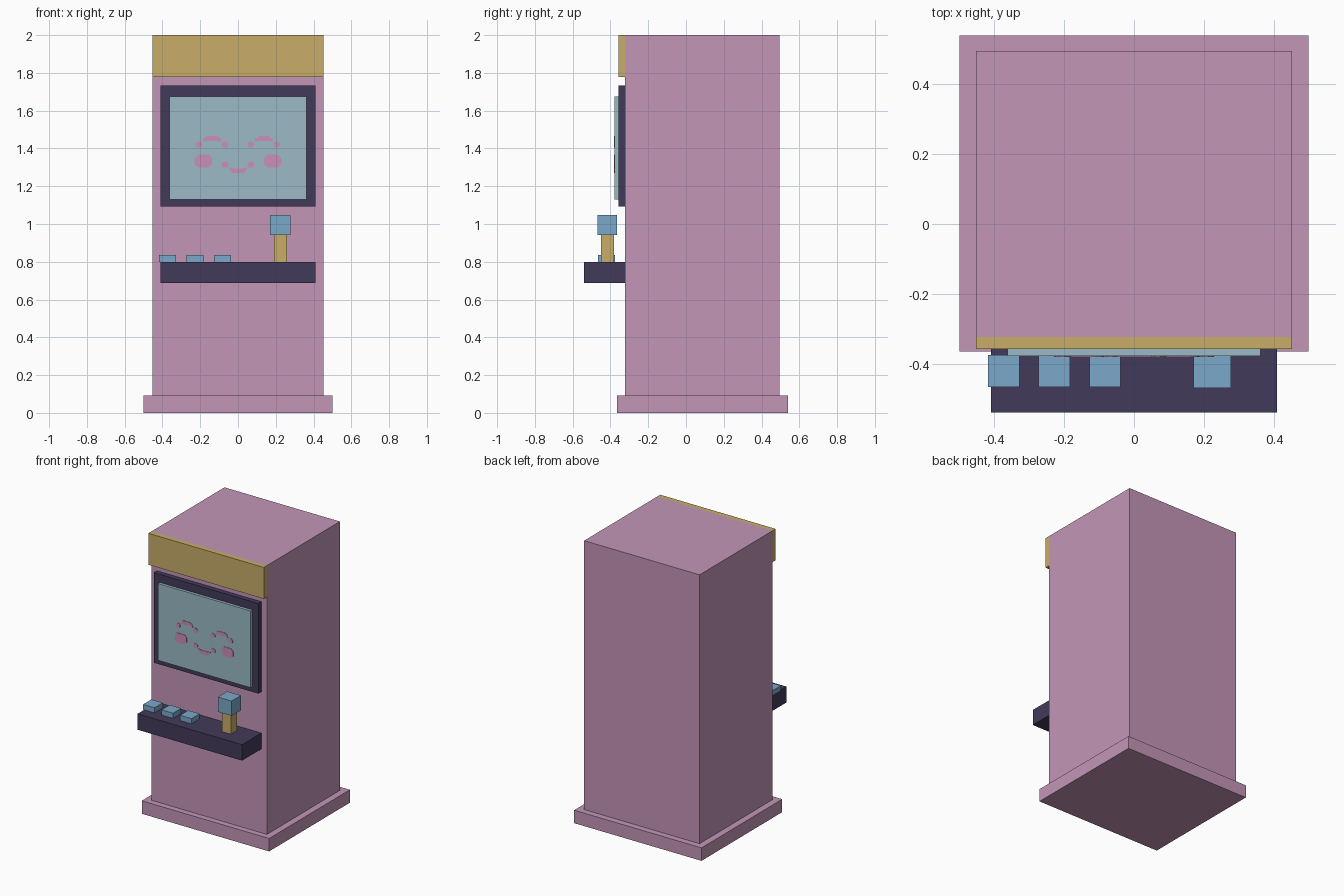
import bpy
import bmesh
from mathutils import Vector

cube = bpy.data.objects.get("Cube")
if cube:
    bpy.data.objects.remove(cube, do_unlink=True)


def material(name, code):
    """Flat material from an sRGB hex code, stored as linear values."""
    srgb = [int(code[i:i + 2], 16) / 255 for i in (0, 2, 4)]
    color = [((c + 0.055) / 1.055) ** 2.4 for c in srgb] + [1]
    mat = bpy.data.materials.new(name)
    mat.use_nodes = True
    mat.diffuse_color = color
    mat.node_tree.nodes["Principled BSDF"].inputs["Base Color"].default_value = color
    return mat


pink = material("cabinet pink", "C396B7")
gold = material("warm gold", "C8AE69")
navy = material("dark violet", "423A5A")
glass = material("pale screen blue", "9BBAC6")
blue = material("button blue", "7BA8CA")
rose = material("face rose", "CB90B7")


def finish(bm, name, mat):
    bmesh.ops.recalc_face_normals(bm, faces=bm.faces)
    mesh = bpy.data.meshes.new(name)
    bm.to_mesh(mesh)
    bm.free()
    mesh.materials.append(mat)
    obj = bpy.data.objects.new(name, mesh)
    bpy.context.collection.objects.link(obj)
    return obj


def box(name, mat, x, y, z):
    """Box given by its (min, max) range on each axis."""
    bm = bmesh.new()
    bmesh.ops.create_cube(bm, size=1)
    for v in bm.verts:
        v.co = Vector([(r[0] + r[1]) / 2 + c * (r[1] - r[0]) for r, c in zip((x, y, z), v.co)])
    return finish(bm, name, mat)


def plate(name, outline, x, z, flip=1):
    """Thin painted plate on the screen, from an outline around (x, z)."""
    bm = bmesh.new()
    face = bm.faces.new([bm.verts.new((x + u, SCREEN_Y, z + flip * v)) for u, v in outline])
    new = bmesh.ops.extrude_face_region(bm, geom=[face])["geom"]
    bmesh.ops.translate(bm, vec=(0, -0.003, 0), verts=[g for g in new if isinstance(g, bmesh.types.BMVert)])
    return finish(bm, name, rose)


def octagon(w, h, cut):
    """Rectangle with clipped corners, by half sizes."""
    return [(w, h - cut), (w - cut, h), (cut - w, h), (-w, h - cut),
            (-w, cut - h), (cut - w, -h), (w - cut, -h), (w, cut - h)]


# Cabinet
FRONT, SCREEN_Y = -0.323, -0.378
box("base", pink, (-0.5, 0.5), (-0.365, 0.54), (0, 0.092))
box("cabinet", pink, (-0.453, 0.453), (FRONT, 0.495), (0.092, 2))
box("marquee", gold, (-0.453, 0.453), (-0.358, FRONT), (1.777, 2))

# Screen
box("screen_frame", navy, (-0.41, 0.41), (-0.358, FRONT), (1.093, 1.732))
box("screen", glass, (-0.363, 0.363), (SCREEN_Y, -0.358), (1.13, 1.675))

# Control shelf with buttons and joystick
box("control_shelf", navy, (-0.41, 0.41), (-0.54, FRONT), (0.687, 0.8))
for i, x in enumerate((-0.373, -0.228, -0.083)):
    box(f"button_{i + 1}", blue, (x - 0.045, x + 0.045), (-0.467, -0.375), (0.8, 0.837))
box("joystick_shaft", gold, (0.19, 0.26), (-0.45, -0.38), (0.8, 0.942))
box("joystick_knob", blue, (0.17, 0.278), (-0.469, -0.364), (0.942, 1.047))

# Smiling face: curved dashes with a dot at each end, plus cheeks
arc = [(-0.049, -0.015), (-0.045, 0.003), (-0.025, 0.016), (0.025, 0.016),
       (0.045, 0.003), (0.049, -0.015), (0.022, -0.01), (-0.022, -0.01)]
for name, x, z, flip in (("right_eye", -0.137, 1.45, 1), ("left_eye", 0.137, 1.45, 1),
                         ("mouth", 0, 1.285, -1)):
    plate(name, arc, x, z, flip)
    for side, s in (("right", -1), ("left", 1)):
        plate(f"{name}_{side}_end", octagon(0.019, 0.016, 0.011), x + s * 0.069, z - flip * 0.029)
for side, s in (("right", -1), ("left", 1)):
    plate(f"{side}_cheek", octagon(0.046, 0.034, 0.017), s * 0.183, 1.333)
